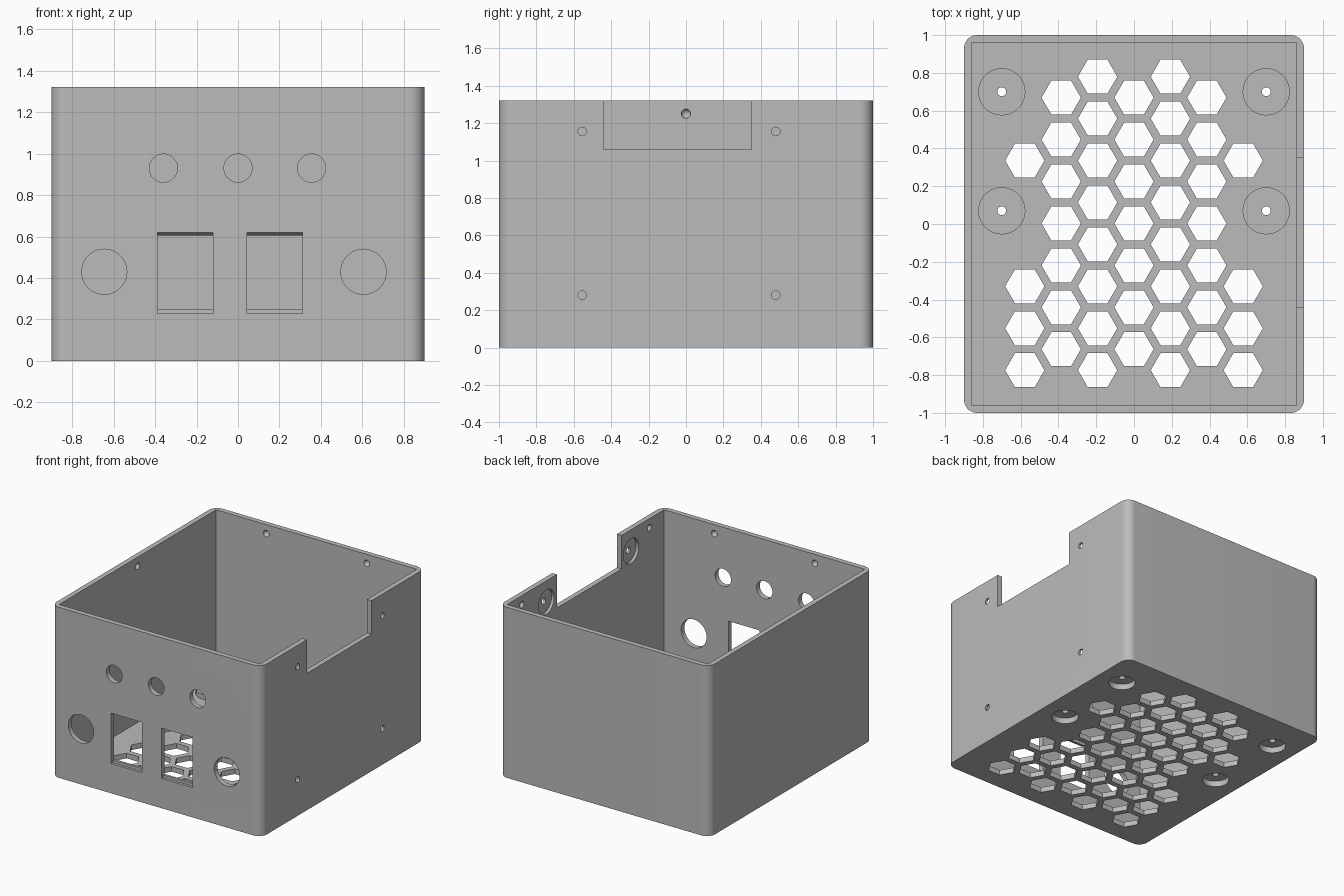
import bpy, bmesh
from math import sin, cos, tau
from mathutils import Matrix, Vector

cube = bpy.data.objects.get("Cube")
if cube:
    bpy.data.objects.remove(cube, do_unlink=True)

WALL, HEIGHT, HX, HY = 0.04, 1.32, 0.9, 1.0


def circle(u, v, r, n=40):
    return [(u + r * cos(tau * i / n), v + r * sin(tau * i / n)) for i in range(n)]


def rect(u0, v0, u1, v1):
    return [(u0, v0), (u1, v0), (u1, v1), (u0, v1)]


def prism(bm, pts, axis, a, b):
    """Extrude a 2D outline along the given axis from a to b."""
    def place(p, d):
        c = list(p)
        c.insert(axis, d)
        return Vector(c)
    base = bm.faces.new([bm.verts.new(place(p, a)) for p in pts])
    new = bmesh.ops.extrude_face_region(bm, geom=[base])["geom"]
    move = place((0, 0), b - a)
    bmesh.ops.translate(bm, verts=[g for g in new if isinstance(g, bmesh.types.BMVert)], vec=move)


def make(name, bm):
    bmesh.ops.recalc_face_normals(bm, faces=bm.faces)
    me = bpy.data.meshes.new(name)
    bm.to_mesh(me)
    bm.free()
    ob = bpy.data.objects.new(name, me)
    bpy.context.collection.objects.link(ob)
    return ob


def combine(target, name, bm, operation):
    """Apply a boolean with a temporary helper mesh."""
    helper = make(name, bm)
    helper.hide_render = True
    mod = target.modifiers.new(name, "BOOLEAN")
    mod.operation, mod.solver, mod.object = operation, "EXACT", helper
    bpy.context.view_layer.objects.active = target
    bpy.ops.object.modifier_apply(modifier=name)
    bpy.data.objects.remove(helper, do_unlink=True)


# Outer shell with rounded vertical corners
bm = bmesh.new()
prism(bm, rect(-HX, -HY, HX, HY), 2, 0, HEIGHT)
upright = [e for e in bm.edges if abs(e.verts[0].co.z - e.verts[1].co.z) > 1]
bmesh.ops.bevel(bm, geom=upright, offset=0.07, segments=10, profile=0.5, affect="EDGES")
body = make("enclosure_body", bm)

# Open cavity
bm = bmesh.new()
prism(bm, rect(WALL - HX, WALL - HY, HX - WALL, HY - WALL), 2, WALL, HEIGHT + 0.2)
combine(body, "cavity", bm, "DIFFERENCE")

# Round bosses on the floor
feet = [(x, y) for x in (-0.7, 0.7) for y in (0.7, 0.07)]
bm = bmesh.new()
for x, y in feet:
    prism(bm, circle(x, y, 0.125), 2, 0.02, 0.08)
combine(body, "floor_bosses", bm, "UNION")

# Recesses under the bosses and inside the side wall, and lid dimples
side_screws = [(y, z) for y in (-0.555, 0.48) for z in (0.28, 1.155)]
bm = bmesh.new()
for x, y in feet:
    prism(bm, circle(x, y, 0.095), 2, -0.1, 0.045)
for y, z in side_screws:
    prism(bm, circle(y, z, 0.095), 0, HX - 0.1, HX - 0.018)
ix, iy = HX - WALL, HY - WALL
dimples = [(x, y) for x in (-0.43, 0.43) for y in (-iy, iy)]
dimples += [(-ix, 0), (ix, -0.78), (ix, 0.78)]
for x, y in dimples:
    bmesh.ops.create_uvsphere(bm, u_segments=20, v_segments=12, radius=0.025,
                              matrix=Matrix.Translation((x, y, 1.25)))
combine(body, "recesses", bm, "DIFFERENCE")

# Through openings
bm = bmesh.new()
for x, y in feet:
    prism(bm, circle(x, y, 0.023, 20), 2, -0.1, 0.2)
for y, z in side_screws:
    prism(bm, circle(y, z, 0.023, 20), 0, 0.7, 1.1)
prism(bm, rect(-0.44, 1.06, 0.35, 1.6), 0, 0.7, 1.1)

# Front round holes and stepped socket windows
for x in (-0.36, 0, 0.355):
    prism(bm, circle(x, 0.93, 0.068), 1, -1.1, -0.9)
for x in (-0.645, 0.605):
    prism(bm, circle(x, 0.43, 0.109), 1, -1.1, -0.9)
socket = [(-1.04, 0.23), (-0.98, 0.23), (-0.98, 0.25), (-0.92, 0.25), (-0.92, 0.59), (-1.04, 0.635)]
for x in (-0.388, 0.043):
    prism(bm, socket, 0, x, x + 0.267)

# Honeycomb vents in the floor: rows per column, counted in half pitches
PITCH_X, HALF_Y = 0.1927, 0.111
columns = {0: range(-6, 7, 2), 1: range(-7, 8, 2), 2: range(-6, 7, 2), 3: (-7, -5, -3, 3)}
for k in range(-3, 4):
    for row in columns[abs(k)]:
        prism(bm, circle(k * PITCH_X, row * HALF_Y + 0.003, 0.104, 6), 2, -0.1, 0.1)
combine(body, "openings", bm, "DIFFERENCE")

# Material and shading
grey = bpy.data.materials.new("plain_grey")
grey.use_nodes = True
colour = (0.5, 0.5, 0.5, 1)
grey.diffuse_color = colour
grey.node_tree.nodes["Principled BSDF"].inputs["Base Color"].default_value = colour
body.data.materials.clear()
body.data.materials.append(grey)
for p in body.data.polygons:
    p.material_index = 0
body.select_set(True)
bpy.context.view_layer.objects.active = body
bpy.ops.object.shade_smooth_by_angle(angle=0.5)
